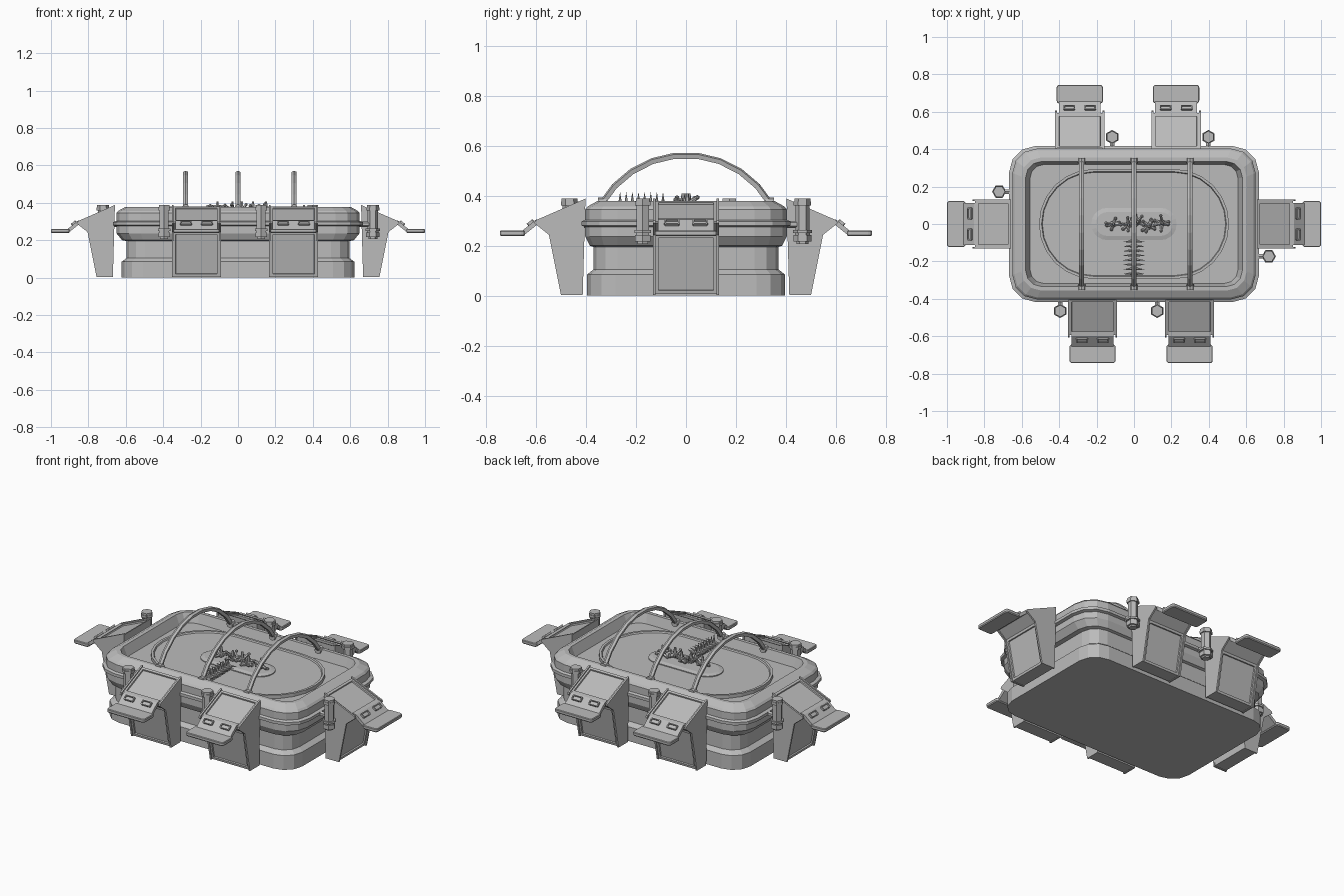
import bpy, bmesh, math, random
from mathutils import Matrix, Vector

if "Cube" in bpy.data.objects:
    bpy.data.objects.remove(bpy.data.objects["Cube"])

random.seed(4)
grey = bpy.data.materials.new("plain grey")
grey.use_nodes = True
grey.diffuse_color = (0.5, 0.5, 0.5, 1)
grey.node_tree.nodes["Principled BSDF"].inputs["Base Color"].default_value = (0.5, 0.5, 0.5, 1)


def finish(bm, name, place=None):
    bmesh.ops.recalc_face_normals(bm, faces=bm.faces[:])
    me = bpy.data.meshes.new(name)
    bm.to_mesh(me)
    bm.free()
    me.materials.append(grey)
    ob = bpy.data.objects.new(name, me)
    bpy.context.collection.objects.link(ob)
    if place:
        ob.matrix_world = place
    return ob


def rounded(hx, hy, r, seg):
    """Outline of a rounded rectangle."""
    pts = []
    for k, (sx, sy) in enumerate([(1, 1), (-1, 1), (-1, -1), (1, -1)]):
        for i in range(seg + 1):
            a = math.radians(90 * (k + i / seg))
            pts.append((sx * (hx - r) + r * math.cos(a), sy * (hy - r) + r * math.sin(a)))
    return pts


def loft(name, rings, seg=3, place=None):
    """Stack of rounded rectangles (hx, hy, r, z) skinned and capped."""
    bm = bmesh.new()
    loops = [[bm.verts.new((x, y, z)) for x, y in rounded(hx, hy, r, seg)] for hx, hy, r, z in rings]
    n = len(loops[0])
    for a, b in zip(loops, loops[1:]):
        for i in range(n):
            j = (i + 1) % n
            bm.faces.new((a[i], a[j], b[j], b[i]))
    bm.faces.new(loops[0])
    bm.faces.new(loops[-1])
    return finish(bm, name, place)


def prism(name, profile, half, place=None, inset=()):
    """Profile of (out, z) points swept along x; chosen edges get a sunk panel."""
    bm = bmesh.new()
    sides = [[bm.verts.new((x, -o, z)) for o, z in profile] for x in (-half, half)]
    bm.faces.new(sides[0])
    bm.faces.new(sides[1])
    n = len(profile)
    walls = []
    for i in range(n):
        j = (i + 1) % n
        walls.append(bm.faces.new((sides[0][i], sides[0][j], sides[1][j], sides[1][i])))
    bmesh.ops.recalc_face_normals(bm, faces=bm.faces[:])
    for i in inset:
        bmesh.ops.inset_individual(bm, faces=[walls[i]], thickness=0.02, depth=0)
        bmesh.ops.inset_individual(bm, faces=[walls[i]], thickness=0.002, depth=-0.008)
    return finish(bm, name, place)


def cone(bm, base, tip, r1, r2=0.0, sides=6):
    base, tip = Vector(base), Vector(tip)
    d = tip - base
    m = Matrix.Translation((base + tip) / 2) @ d.to_track_quat('Z', 'Y').to_matrix().to_4x4()
    bmesh.ops.create_cone(bm, cap_ends=True, segments=sides, radius1=r1, radius2=r2, depth=d.length, matrix=m)


# Cabinet hull: plinth, waist, flared collar, rim and sunken basin
hull = [(.622, .395, 0), (.622, .395, .085), (.595, .37, .105), (.595, .37, .195), (.62, .385, .2),
        (.65, .403, .237), (.65, .403, .275), (.668, .417, .28), (.668, .417, .297), (.65, .403, .303),
        (.65, .403, .345), (.64, .393, .357), (.602, .355, .378), (.58, .335, .378), (.556, .318, .322)]
loft("cabinet", [(x, y, .13 + (x - .65) * .6, z) for x, y, z in hull])

# Oval playfield with raised lip, and the small centre island
loft("playfield_oval", [(.508, .294, .293, .318), (.508, .294, .293, .342), (.494, .28, .279, .342),
                        (.49, .276, .275, .334)], 6)
loft("centre_island", [(.228, .086, .085, .33), (.228, .086, .085, .339), (.205, .064, .063, .345)], 5)

# Arched rails with end brackets
R, MID = .397, .171
A = math.asin(.345 / R)
for name, x in (("rail_right", -.28), ("rail_centre", 0), ("rail_left", .30)):
    bm = bmesh.new()
    rows = []
    for i in range(10):
        a = A * (2 * i / 9 - 1)
        rows.append([bm.verts.new((x + dx, r * math.sin(a), MID + r * math.cos(a)))
                     for r, dx in ((R - .018, -.009), (R - .018, .009), (R, .013), (R + .006, 0), (R, -.013))])
    for a, b in zip(rows, rows[1:]):
        for k in range(5):
            bm.faces.new((a[k], a[k - 1], b[k - 1], b[k]))
    bm.faces.new(rows[0])
    bm.faces.new(rows[-1])
    for s in (-1, 1):
        cone(bm, (x, s * .318, .372), (x, s * .352, .372), .02, .02, 8)
    finish(bm, name)

# Spiny ladder: a spine with a row of upright and sideways spikes
bm = bmesh.new()
for i in range(8):
    y = -.092 - i * .0245
    cone(bm, (0, y, .335), (0, y, .415), .013)
    for s in (-1, 1):
        cone(bm, (0, y, .36), (s * .06, y - .004, .37), .011)
cone(bm, (0, -.08, .35), (0, -.275, .35), .016, .012)
finish(bm, "spiny_ladder")

# Little creatures on the island
bm = bmesh.new()
for x, y in ((-.11, 0), (-.03, -.005), (.02, .012), (.08, -.012), (.15, .005)):
    bmesh.ops.create_icosphere(bm, subdivisions=1, radius=.02, matrix=Matrix.Translation((x, y, .362)))
    for i in range(6):
        a = i * math.pi / 3 + random.random()
        reach = random.uniform(.03, .042)
        tip = Vector((x + reach * math.cos(a), y + reach * math.sin(a), random.uniform(.35, .395)))
        cone(bm, (x, y, .362), tip, .011, .006, 5)
        bmesh.ops.create_icosphere(bm, subdivisions=1, radius=.01, matrix=Matrix.Translation(tip))
    cone(bm, (x, y, .36), (x, y, .408), .012, .006)
finish(bm, "island_creatures")

# Player stations around the cabinet, each with a post beside it
BODY = [(.415, .006), (.494, .006), (.54, .245), (.594, .29), (.594, .297), (.405, .379)]
SIDE = [(.413, .003), (.50, .003), (.548, .243), (.607, .29), (.602, .301), (.402, .388)]
STRIP = [(.575, .308), (.60, .304), (.657, .258), (.657, .244), (.645, .244), (.59, .288)]


def station(name, turn, shift, push):
    place = Matrix.Rotation(math.radians(turn), 4, 'Z') @ Matrix.Translation((shift, -push, 0))
    prism(name + "_body", BODY, .125, place, inset=(1, 4))
    for s, side in ((-1, "right"), (1, "left")):
        prism(name + "_cheek_" + side, SIDE, .005, place @ Matrix.Translation((s * .127, 0, 0)))
        # Button frames on the sloping strip
        tilt = Matrix.Translation((s * .056, -.622, .292)) @ Matrix.Rotation(math.radians(39), 4, 'X')
        loft(name + "_button_" + side, [(.031, .015, .004, -.008), (.031, .015, .004, .006), (.025, .01, .003, .006),
                                        (.024, .009, .003, -.001)], 1, place @ tilt)
    prism(name + "_strip", STRIP, .112, place)
    # Hand tray with rounded corners
    loft(name + "_tray", [(.12, .046, .012, .238), (.124, .05, .016, .243), (.124, .05, .016, .256),
                          (.121, .047, .013, .26)], 3, place @ Matrix.Translation((0, -.694, 0)))
    # Hexagonal post
    bm = bmesh.new()
    for z0, z1, r in ((.207, .218, .024), (.216, .242, .036), (.242, .252, .03), (.25, .262, .038),
                      (.26, .362, .028), (.36, .376, .035), (.376, .388, .032)):
        cone(bm, (-.173, -.465, z0), (-.173, -.465, z1), r, r)
    cone(bm, (-.173, -.465, .285), (-.173, -.39, .285), .014, .014)
    finish(bm, name + "_post", place)


station("front_right_station", 0, -.222, 0)
station("front_left_station", 0, .297, 0)
station("left_station", 90, 0, .256)
station("back_left_station", 180, -.225, 0)
station("back_right_station", 180, .29, 0)
station("right_station", 270, 0, .256)
